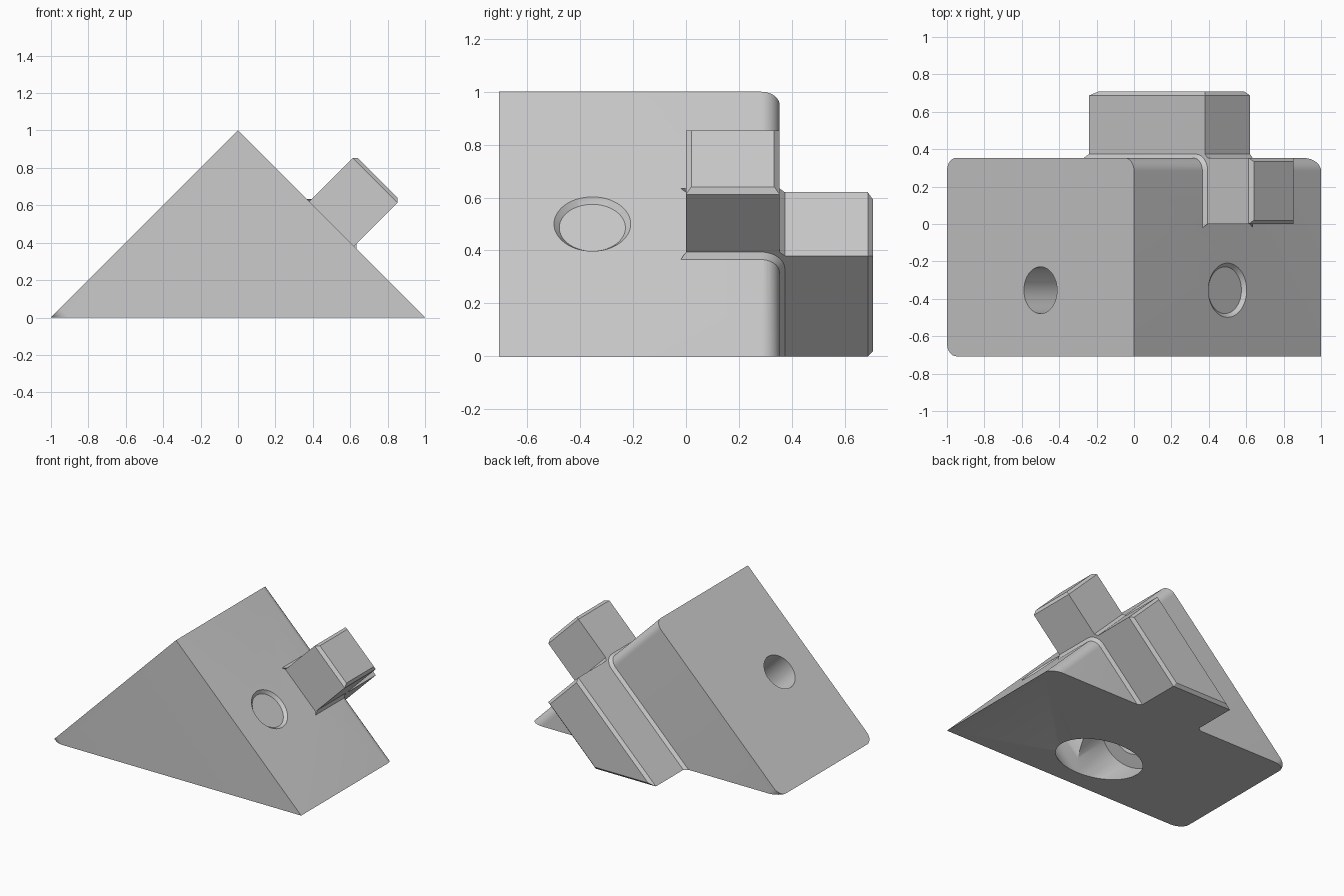
import bpy, bmesh, math
from mathutils import Matrix, Vector

cube = bpy.data.objects.get("Cube")
if cube:
    bpy.data.objects.remove(cube, do_unlink=True)

S = math.sqrt(0.5)
BACK, CH, TAB = S / 2, 0.02, 0.17      # body back, chamfer size, tab half width
RAD = 0.07                             # rounded corner radius
HOLE_Y = -0.354
# Tilted frame: u climbs to the right slope, v climbs to the left slope
TILT = Matrix(((S, 0, -S), (0, 1, 0), (S, 0, S))).to_4x4()
FLOOR = ((0, 0, 0), (-1, 0, -1))

grey = bpy.data.materials.new("light_grey")
grey.use_nodes = True
grey.diffuse_color = (0.6, 0.6, 0.6, 1)
grey.node_tree.nodes["Principled BSDF"].inputs["Base Color"].default_value = (0.6, 0.6, 0.6, 1)


def finish(name, bm, cuts=()):
    """Trim a convex solid with planes, tilt it into place and make an object."""
    for point, normal in cuts:
        geom = bm.verts[:] + bm.edges[:] + bm.faces[:]
        bmesh.ops.bisect_plane(bm, geom=geom, dist=1e-6, plane_co=point,
                               plane_no=Vector(normal).normalized(), clear_outer=True)
        rim = [e for e in bm.edges if e.is_boundary]
        if rim:
            bmesh.ops.holes_fill(bm, edges=rim, sides=0)
    bmesh.ops.transform(bm, matrix=TILT, verts=bm.verts)
    bmesh.ops.recalc_face_normals(bm, faces=bm.faces)
    mesh = bpy.data.meshes.new(name)
    bm.to_mesh(mesh)
    bm.free()
    mesh.materials.append(grey)
    obj = bpy.data.objects.new(name, mesh)
    bpy.context.collection.objects.link(obj)
    return obj


def loft(name, rings, cuts=()):
    """Join (u, y) outlines placed at heights v, with capped ends."""
    bm = bmesh.new()
    loops = [[bm.verts.new((u, y, v)) for u, y in pts] for pts, v in rings]
    n = len(loops[0])
    for a, b in zip(loops, loops[1:]):
        for i in range(n):
            j = (i + 1) % n
            bm.faces.new((a[i], a[j], b[j], b[i]))
    bm.faces.new(loops[0][::-1])
    bm.faces.new(loops[-1])
    return finish(name, bm, cuts)


def block(name, u, y, cuts):
    pts = [(u[0], y[0]), (u[1], y[0]), (u[1], y[1]), (u[0], y[1])]
    return loft(name, [(pts, -TAB), (pts, TAB)], cuts)


def bore(name, along_u, r1, r2, start, end):
    """Round cutter along the u or v axis."""
    bm = bmesh.new()
    turn = Matrix.Rotation(math.pi / 2, 4, 'Y') if along_u else Matrix()
    move = Matrix.Translation((0, HOLE_Y, 0)) @ turn @ Matrix.Translation((0, 0, (start + end) / 2))
    bmesh.ops.create_cone(bm, cap_ends=True, segments=64, radius1=r1, radius2=r2,
                          depth=end - start, matrix=move)
    return finish(name, bm)


def arc(cu, cy, r, start, steps=10):
    return [(cu + r * math.cos(start + i * math.pi / 2 / steps),
             cy + r * math.sin(start + i * math.pi / 2 / steps)) for i in range(steps + 1)]


# Wedge body with three rounded corners
outline = [(S, -S)] + arc(S - RAD, BACK - RAD, RAD, 0) \
    + arc(RAD - S, BACK - RAD, RAD, math.pi / 2) + arc(RAD - S, RAD - S, RAD, math.pi)
body = loft("corner_bracket", [(outline, -0.8), (outline, S)], [FLOOR])

# Tab on the right slope, chamfered at its tip
TIP = 1.056
side_tab = block("side_tab", (0.55, TIP), (0, BACK), [
    ((TIP, CH, 0), (1, -1, 0)), ((TIP, BACK - CH, 0), (1, 1, 0)),
    ((TIP, 0, TAB - CH), (1, 0, 1)), ((TIP, 0, CH - TAB), (1, 0, -1))])

# Tab on the back, trimmed by the floor and chamfered at its end
back_tab = block("back_tab", (-0.6, S), (0.2, S), [
    FLOOR, ((S - CH, S, 0), (1, 1, 0)),
    ((0, S, TAB - CH), (0, 1, 1)), ((0, S, CH - TAB), (0, 1, -1)),
    ((CH * S, S, CH * S), (-S, 1, -S))])


# Sloped collar where the tabs meet the body
def collar_outline(d):
    return [(-0.6, 0.2), (0.55, d - CH), (S + d, d - CH)] \
        + arc(S - RAD, BACK - RAD, RAD + d, 0) + [(-0.6, BACK + d)]


sunk, proud = collar_outline(-0.005), collar_outline(CH)
edge = TAB + CH + 0.005
collar = loft("tab_collar", [(sunk, -edge), (proud, -TAB), (proud, TAB), (sunk, edge)], [FLOOR])
inner = [(0.66, 0.3), (S + CH, BACK), (S, BACK + CH)]
corner = loft("tab_inner_corner", [(inner, -TAB), (inner, TAB)])

# Two crossing screw holes, wider near the floor, one with a chamfered mouth
cutters = [bore("hole_u", True, 0.125, 0.125, 0.1, 0.9),
           bore("hole_v", False, 0.125, 0.125, 0.1, 0.9),
           bore("pocket_u", True, 0.225, 0.225, -0.5, 0.38),
           bore("pocket_v", False, 0.225, 0.225, -0.5, 0.38),
           bore("hole_mouth", True, 0.125, 0.165, S - CH, S + CH)]

# Merge the parts, then drill
helpers = [side_tab, back_tab, collar, corner] + cutters
for part in helpers:
    mod = body.modifiers.new(part.name, 'BOOLEAN')
    mod.operation = 'DIFFERENCE' if part in cutters else 'UNION'
    mod.solver = 'EXACT'
    mod.object = part
    part.hide_render = True
bpy.context.view_layer.update()
merged = bpy.data.meshes.new_from_object(body.evaluated_get(bpy.context.evaluated_depsgraph_get()))
body.modifiers.clear()
body.data = merged
for part in helpers:
    bpy.data.objects.remove(part, do_unlink=True)

bpy.ops.object.select_all(action='DESELECT')
body.select_set(True)
bpy.context.view_layer.objects.active = body
bpy.ops.object.shade_smooth_by_angle(angle=math.radians(25))
